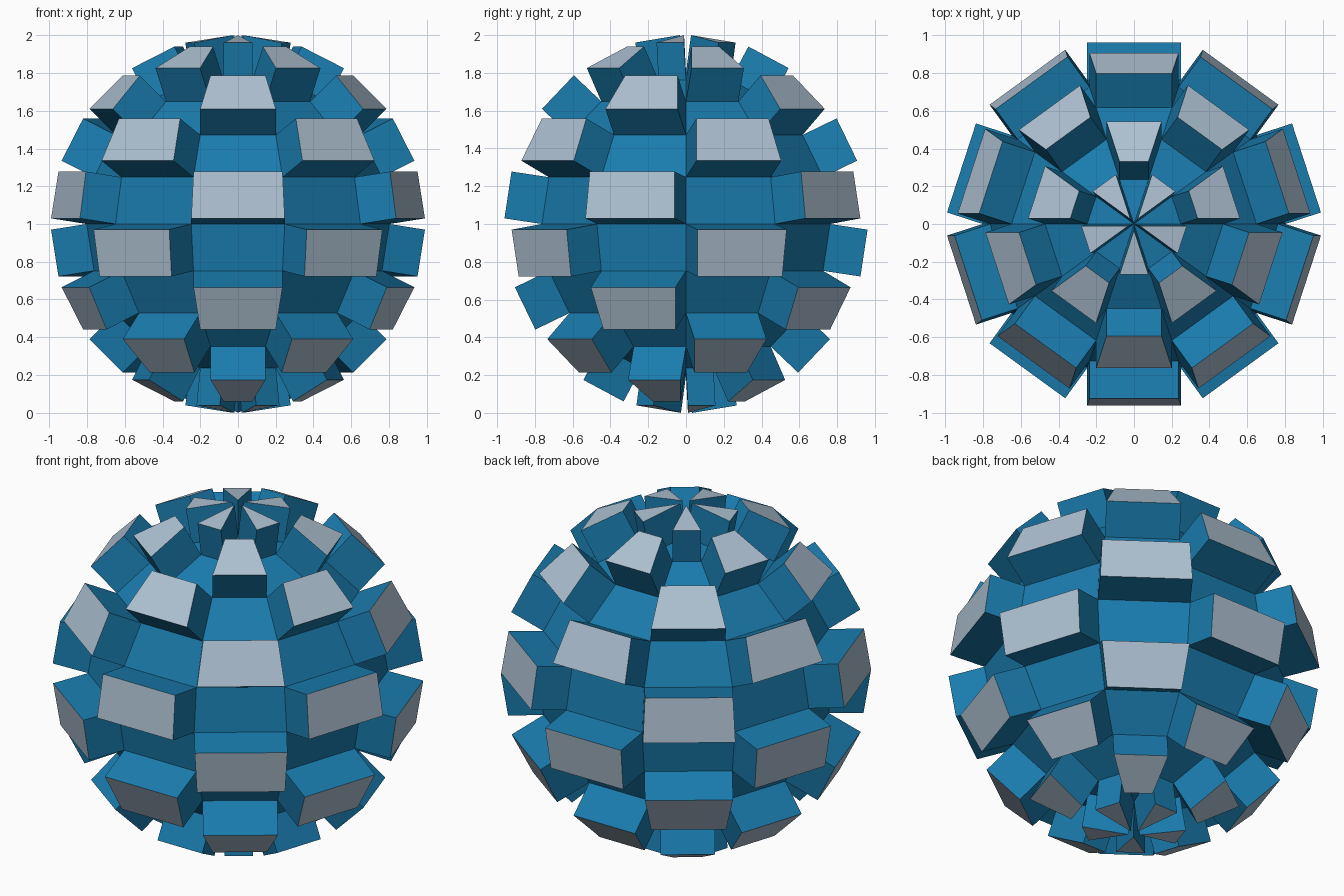
import bpy, bmesh
from math import atan2, asin, floor, radians
from mathutils import Matrix

if "Cube" in bpy.data.objects:
    bpy.data.objects.remove(bpy.data.objects["Cube"])

SEGMENTS, RINGS = 10, 10
RADIUS, DEPTH = 0.802, 0.2005


def material(name, rgb):
    m = bpy.data.materials.new(name)
    m.diffuse_color = (*rgb, 1)
    m.use_nodes = True
    m.node_tree.nodes["Principled BSDF"].inputs["Base Color"].default_value = m.diffuse_color
    return m


# Faceted base sphere, turned so a column of faces looks straight at the front
bm = bmesh.new()
bmesh.ops.create_uvsphere(bm, u_segments=SEGMENTS, v_segments=RINGS, radius=RADIUS)
rim = next(v for v in bm.verts if v.co.xy.length > 0.1)
turn = Matrix.Rotation(-atan2(rim.co.y, rim.co.x), 3, 'Z')
bmesh.ops.rotate(bm, verts=bm.verts[:], cent=(0, 0, 0), matrix=turn)
bm.normal_update()


# Checkerboard choice of the faces that stand out
def raised(face):
    c = face.calc_center_median()
    col = round((atan2(c.y, c.x) + radians(90)) / radians(360 / SEGMENTS))
    row = floor(asin(c.z / c.length) / radians(180 / RINGS))
    return (row + col) % 2 == 0


# Each chosen face becomes a straight block with a pale cap
chosen = [f for f in bm.faces if raised(f)]
caps = bmesh.ops.extrude_discrete_faces(bm, faces=chosen)["faces"]
for f in caps:
    f.normal_update()
    f.material_index = 1
    bmesh.ops.translate(bm, verts=f.verts[:], vec=f.normal * DEPTH)

bmesh.ops.recalc_face_normals(bm, faces=bm.faces[:])
bmesh.ops.translate(bm, verts=bm.verts[:], vec=(0, 0, 1))

mesh = bpy.data.meshes.new("studded_ball")
bm.to_mesh(mesh)
bm.free()
mesh.materials.append(material("blue_body", (0.01, 0.20, 0.42)))
mesh.materials.append(material("pale_caps", (0.42, 0.53, 0.64)))
bpy.context.collection.objects.link(bpy.data.objects.new("studded_ball", mesh))
